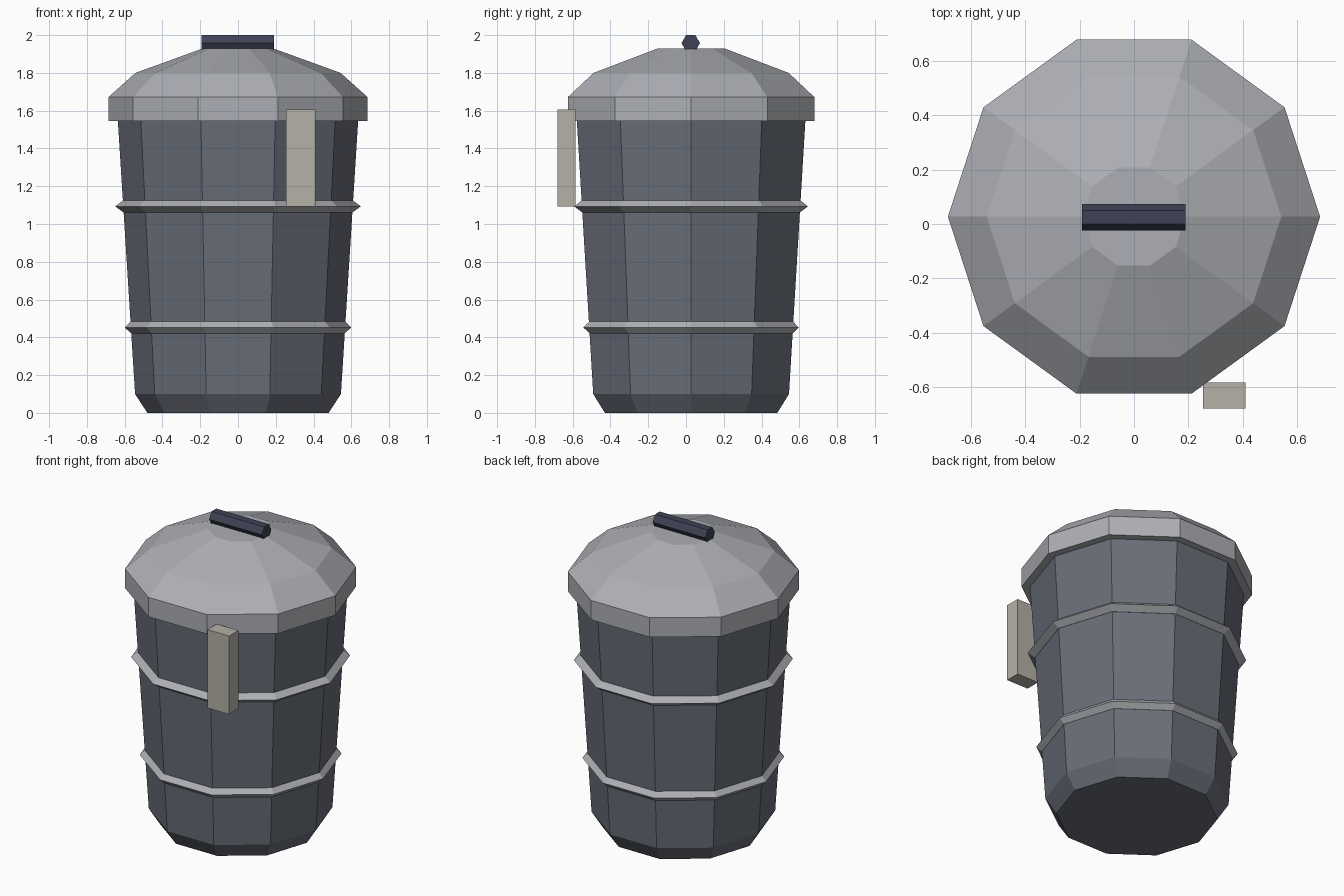
import bpy, bmesh
from math import cos, sin, pi

if "Cube" in bpy.data.objects:
    bpy.data.objects.remove(bpy.data.objects["Cube"])

SIDES = 10
CY = 0.027  # drum axis is slightly behind the origin because of the front plate


def material(name, rgb):
    m = bpy.data.materials.new(name)
    m.diffuse_color = (*rgb, 1)
    m.use_nodes = True
    m.node_tree.nodes["Principled BSDF"].inputs["Base Color"].default_value = m.diffuse_color
    return m


def finish(name, bm, mat):
    bmesh.ops.recalc_face_normals(bm, faces=bm.faces)
    mesh = bpy.data.meshes.new(name)
    bm.to_mesh(mesh)
    bm.free()
    mesh.materials.append(mat)
    ob = bpy.data.objects.new(name, mesh)
    bpy.context.collection.objects.link(ob)
    return ob


def lathe(name, profile, mat, ring=False):
    """Turn (radius, z) points round the axis; cap the ends, or join them into a ring."""
    bm = bmesh.new()
    loops = [[bm.verts.new((r * cos(2 * pi * i / SIDES), CY + r * sin(2 * pi * i / SIDES), z))
              for i in range(SIDES)] for r, z in profile]
    pairs = list(zip(loops, loops[1:]))
    if ring:
        pairs.append((loops[-1], loops[0]))
    for a, b in pairs:
        for i in range(SIDES):
            j = (i + 1) % SIDES
            bm.faces.new((a[i], a[j], b[j], b[i]))
    if not ring:
        bm.faces.new(loops[0])
        bm.faces.new(loops[-1])
    return finish(name, bm, mat)


dark = material("dark_metal", (0.14, 0.155, 0.19))
light = material("light_metal", (0.42, 0.43, 0.46))
navy = material("handle_navy", (0.05, 0.055, 0.09))
beige = material("plate_beige", (0.46, 0.44, 0.38))

# Tapered drum with a chamfered foot
lathe("drum_body", [(0.48, 0), (0.545, 0.10), (0.637, 1.56)], dark)

# Raised hoops around the drum
for name, z, inner, outer in (("lower_hoop", 0.452, 0.566, 0.599),
                              ("upper_hoop", 1.093, 0.607, 0.65)):
    lathe(name, [(inner - 0.02, z - 0.031), (inner, z - 0.031), (outer, z),
                 (inner + 0.003, z + 0.031), (inner - 0.02, z + 0.031)], light, ring=True)

# Domed lid with a straight rim
lathe("lid", [(0.686, 1.545), (0.686, 1.672), (0.543, 1.80), (0.19, 1.928)], light)

# Hexagonal bar handle lying across the lid
bm = bmesh.new()
ends = [[bm.verts.new((x, CY - 0.002 + 0.049 * cos(i * pi / 3), 1.9576 + 0.049 * sin(i * pi / 3)))
         for i in range(6)] for x in (-0.192, 0.19)]
for i in range(6):
    j = (i + 1) % 6
    bm.faces.new((ends[0][i], ends[0][j], ends[1][j], ends[1][i]))
for end in ends:
    bm.faces.new(end)
finish("lid_handle", bm, navy)

# Plate standing at the front right
bm = bmesh.new()
bmesh.ops.create_cube(bm, size=1)
bmesh.ops.scale(bm, vec=(0.157, 0.096, 0.513), verts=bm.verts)
bmesh.ops.translate(bm, vec=(0.333, -0.632, 1.349), verts=bm.verts)
finish("front_plate", bm, beige)
